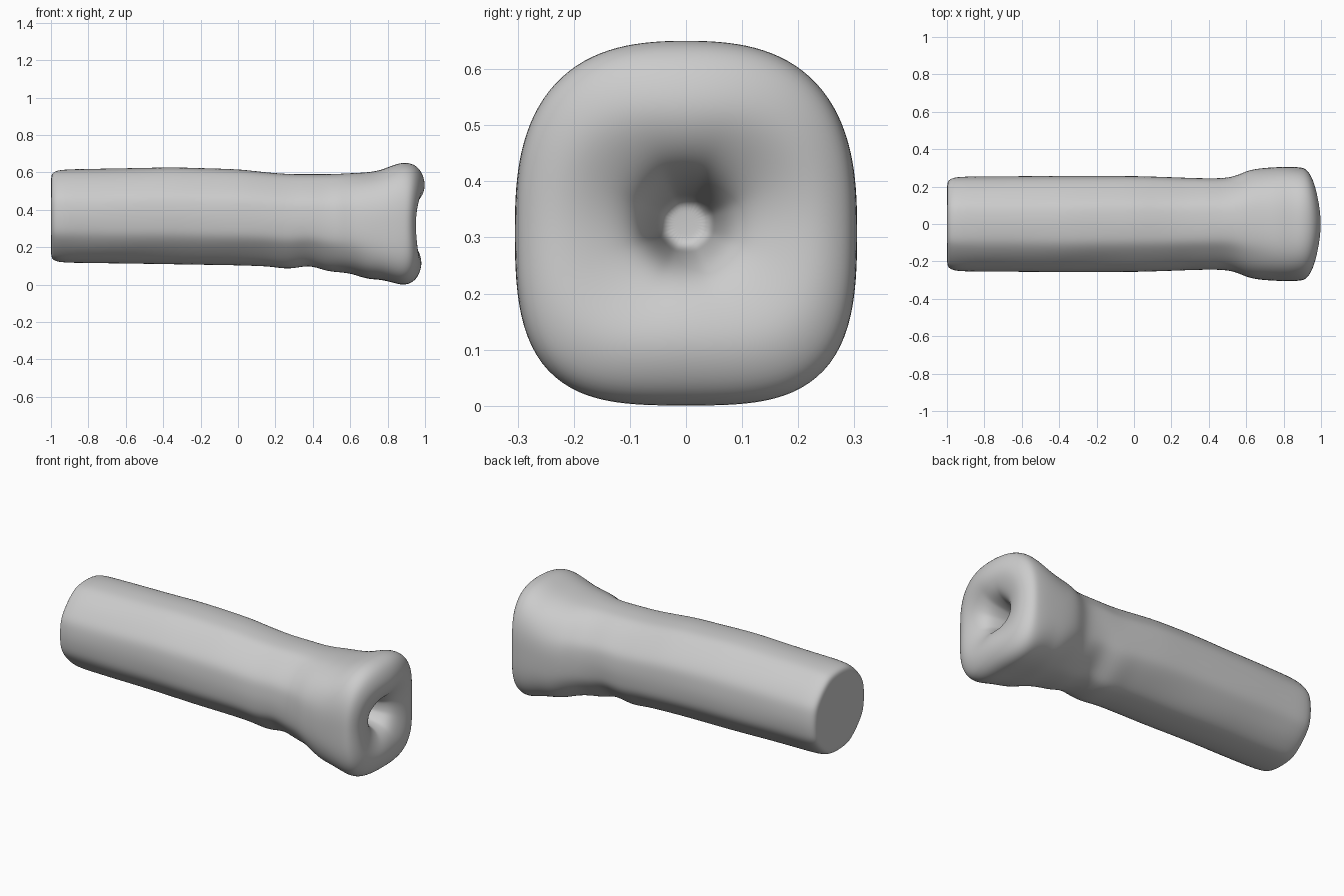
import bpy, bmesh
from math import sin, cos, exp, pi, tau

if "Cube" in bpy.data.objects:
    bpy.data.objects.remove(bpy.data.objects["Cube"])

N = 32

# outer profile: x, half width, bottom z, top z
PROFILE = [
    (-0.96, 0.254, 0.117, 0.616),
    (-0.35, 0.258, 0.108, 0.628),
    (0.00, 0.257, 0.102, 0.618),
    (0.18, 0.252, 0.096, 0.598),
    (0.28, 0.248, 0.078, 0.591),
    (0.38, 0.245, 0.108, 0.591),
    (0.47, 0.245, 0.070, 0.591),
    (0.54, 0.254, 0.066, 0.593),
    (0.61, 0.289, 0.058, 0.597),
    (0.69, 0.300, 0.028, 0.600),
    (0.76, 0.304, 0.028, 0.610),
    (0.83, 0.306, 0.010, 0.640),
    (0.89, 0.304, -0.005, 0.656),
    (0.95, 0.298, 0.012, 0.642),
    (0.985, 0.272, 0.050, 0.600),
    (1.004, 0.225, 0.110, 0.535),
]


def smooth(lo, hi, v):
    t = min(1, max(0, (v - lo) / (hi - lo)))
    return t * t * (3 - 2 * t)


def section_radius(a, square):
    """Unit radius: soft octagon blended to a rounded square."""
    step = (a + pi / 8) % (pi / 4) - pi / 8
    octagon = 0.65 + 0.35 / cos(step)
    power = 2.7 if sin(a) > 0 else 3.5
    squircle = (abs(cos(a)) ** power + abs(sin(a)) ** power) ** (-1 / power)
    return octagon * (1 - square) + squircle * square


bm = bmesh.new()
rings = []


def add_ring(x, width, zc, height, square, lip):
    ring = []
    for i in range(N):
        a = tau * i / N
        r = section_radius(a, square)
        # uneven moulded surface along the tube
        if -0.9 < x < 0.7:
            r += 0.012 * sin(5 * a + 7 * x) * sin(3 * a - 4 * x) * abs(sin(2 * a))
        # lip sits furthest out at the top, furthest back at the sides
        dip = 0.048 * cos(a) ** 2 + 0.018 * max(0, -sin(a)) ** 2
        ring.append(bm.verts.new((x - lip * dip, width * r * cos(a),
                                  zc + height * r * sin(a))))
    rings.append(ring)


# back end: flat disc with a rounded edge
for x, k in ((-1, 0.5), (-1, 0.82), (-0.995, 0.93)):
    add_ring(x, 0.252 * k, 0.366, 0.25 * k, 0, 0)

# tube and flared head, with extra rings on the long spans
for p, q in zip(PROFILE, PROFILE[1:] + PROFILE[-1:]):
    steps = max(1, round((q[0] - p[0]) / 0.12))
    for s in range(steps):
        x, w, z0, z1 = (u + (v - u) * s / steps for u, v in zip(p, q))
        add_ring(x, w, (z0 + z1) / 2, (z1 - z0) / 2,
                 smooth(0.42, 0.85, x), smooth(0.85, 1.0, x))

# socket: lip curls in and narrows to a deep round hole
for s in range(1, 8):
    t = s / 7
    radius = 0.042 + 0.183 * exp(-3.4 * t)
    add_ring(1.004 - 0.40 * t ** 1.7, radius, 0.325, radius,
             1 - smooth(0, 0.4, t), 1 - smooth(0.1, 0.6, t))
add_ring(0.60, 0.02, 0.325, 0.02, 0, 0)

for p, q in zip(rings, rings[1:]):
    for i in range(N):
        j = (i + 1) % N
        bm.faces.new((p[i], p[j], q[j], q[i]))
bm.faces.new(rings[0])
bm.faces.new(rings[-1])
bmesh.ops.recalc_face_normals(bm, faces=bm.faces[:])

mesh = bpy.data.meshes.new("flared_tube")
bm.to_mesh(mesh)
bm.free()
for f in mesh.polygons:
    f.use_smooth = True
tube = bpy.data.objects.new("flared_tube", mesh)
bpy.context.collection.objects.link(tube)
sub = tube.modifiers.new("smooth", 'SUBSURF')
sub.levels = sub.render_levels = 2
